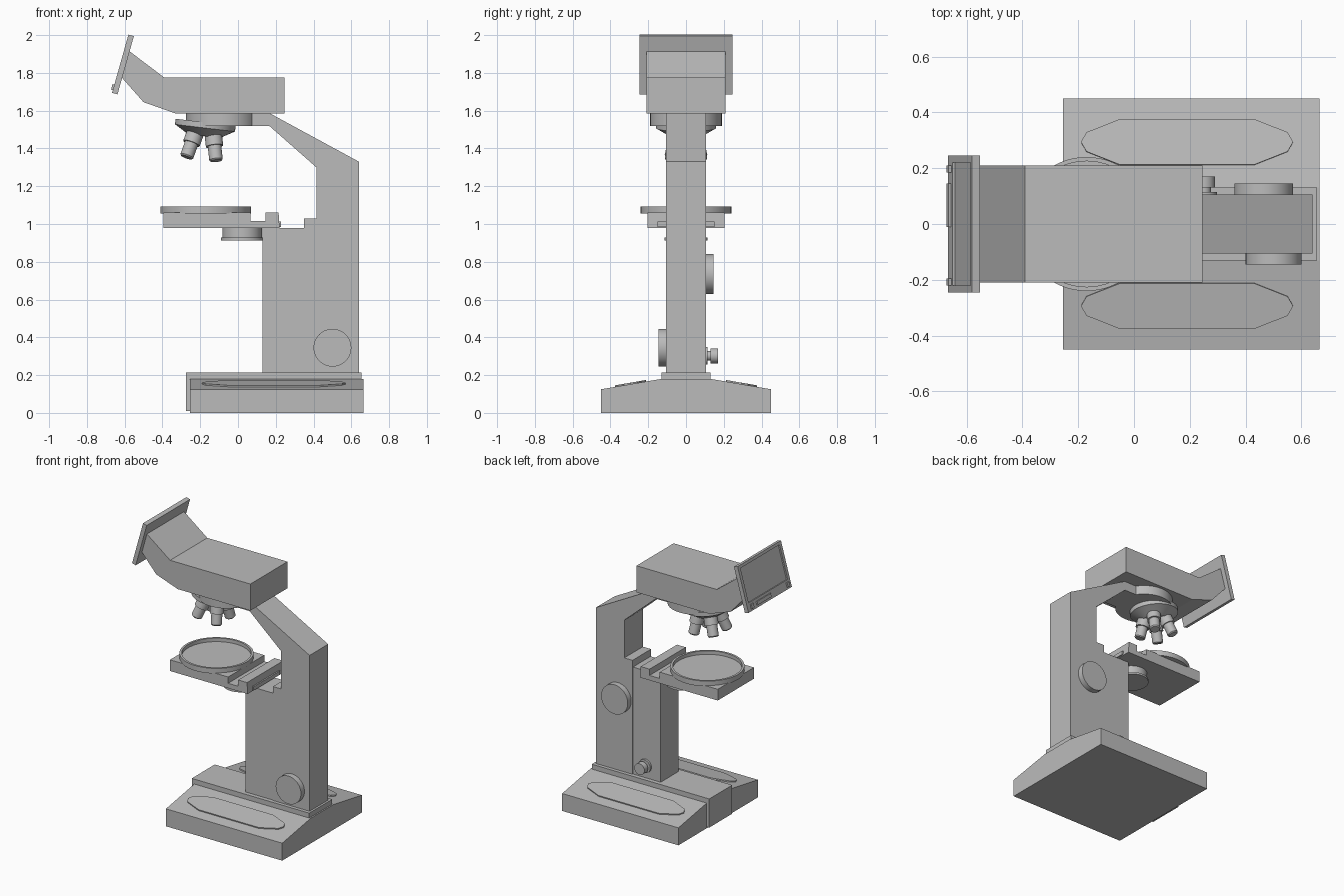
import bpy, bmesh, math
from mathutils import Vector, Matrix

cube = bpy.data.objects.get("Cube")
if cube:
    bpy.data.objects.remove(cube)

grey = bpy.data.materials.new("plain grey")
grey.use_nodes = True
GREY = (0.5, 0.5, 0.5, 1)
grey.diffuse_color = GREY
grey.node_tree.nodes["Principled BSDF"].inputs["Base Color"].default_value = GREY


def finish(name, bm, smooth=False):
    bmesh.ops.recalc_face_normals(bm, faces=bm.faces)
    mesh = bpy.data.meshes.new(name)
    bm.to_mesh(mesh)
    bm.free()
    ob = bpy.data.objects.new(name, mesh)
    bpy.context.collection.objects.link(ob)
    mesh.materials.append(grey)
    if smooth:
        bpy.ops.object.select_all(action="DESELECT")
        ob.select_set(True)
        bpy.context.view_layer.objects.active = ob
        bpy.ops.object.shade_smooth_by_angle(angle=math.radians(30))
    return ob


def prism(name, points, offset, matrix=Matrix()):
    """Extrude a flat outline of 3D points along an offset."""
    bm = bmesh.new()
    face = bm.faces.new([bm.verts.new(p) for p in points])
    out = bmesh.ops.extrude_face_region(bm, geom=[face])
    moved = [v for v in out["geom"] if isinstance(v, bmesh.types.BMVert)]
    bmesh.ops.translate(bm, verts=moved, vec=offset)
    bm.transform(matrix)
    return finish(name, bm)


def side_profile(name, outline, half_width):
    pts = [(x, -half_width, z) for x, z in outline]
    return prism(name, pts, (0, 2 * half_width, 0))


def box(name, x, y, z, matrix=Matrix()):
    pts = [(x[0], y[0], z[0]), (x[1], y[0], z[0]), (x[1], y[1], z[0]), (x[0], y[1], z[0])]
    return prism(name, pts, (0, 0, z[1] - z[0]), matrix)


def lathe(name, profile, centre, axis=(0, 0, 1), steps=48):
    """Turn (radius, height) points around an axis; both ends are on the axis."""
    bm = bmesh.new()
    verts = [bm.verts.new((r, 0, h)) for r, h in profile]
    edges = [bm.edges.new(pair) for pair in zip(verts, verts[1:])]
    bmesh.ops.spin(bm, geom=verts + edges, cent=(0, 0, 0), axis=(0, 0, 1),
                   angle=math.tau, steps=steps)
    bmesh.ops.remove_doubles(bm, verts=bm.verts, dist=0.0001)
    turn = Vector(axis).to_track_quat("Z", "Y").to_matrix().to_4x4()
    bm.transform(Matrix.Translation(centre) @ turn)
    return finish(name, bm, True)


def disc(name, radius, height, centre, axis=(0, 0, 1)):
    return lathe(name, [(0, 0), (radius, 0), (radius, height), (0, height)], centre, axis)


# Base with sloping sides, and the raised plate along its middle
base = [(-.45, 0), (.45, 0), (.45, .125), (.13, .18), (-.13, .18), (-.45, .125)]
prism("base", [(-.255, y, z) for y, z in base], (.92, 0, 0))
box("base_centre_plate", (-.275, .655), (-.13, .13), (.01, .215))

# Arm rests on the slopes
half = [(.24, .083), (.36, .035), (.38, 0), (.36, -.035), (.24, -.083)]
pad = half + [(-x, y) for x, y in reversed(half)]
for side, label in ((1, "back"), (-1, "front")):
    slope = Matrix.Translation((.19, side * .293, .152)) @ Matrix.Rotation(
        -side * math.atan2(.055, .32), 4, "X")
    prism(label + "_rest_pad", [(x, y, -.005) for x, y in pad], (0, 0, .013), slope)

# Column and arm
side_profile("arm", [(.35, .21), (.64, .21), (.64, 1.33), (.17, 1.585), (-.05, 1.585),
                     (-.05, 1.52), (.165, 1.52), (.415, 1.3), (.415, 1.03), (.35, 1.03)], .105)
box("focus_column", (.13, .352), (-.1, .1), (.21, .98))

# Knobs
disc("front_knob", .1, .05, (.5, -.095, .345), (0, -1, 0))
disc("back_knob", .105, .05, (.465, .095, .735), (0, 1, 0))
lathe("small_knob", [(0, 0), (.047, 0), (.047, .02), (.025, .02), (.025, .035),
                     (.04, .035), (.04, .075), (0, .075)], (.25, .095, .302), (0, 1, 0))

# Stage: block with a groove and ridge, dished round plate, condenser
side_profile("stage", [(-.395, .98), (.22, .98), (.215, 1.06), (.145, 1.06), (.145, 1.015),
                       (.065, 1.015), (.065, 1.06), (-.395, 1.06)], .205)
box("stage_bracket", (.2, .228), (-.15, .15), (.985, 1.012))
lathe("stage_plate", [(0, 1.055), (.24, 1.055), (.24, 1.092), (.225, 1.092),
                      (.225, 1.067), (0, 1.067)], (-.17, 0, 0), steps=64)
lathe("condenser", [(0, .913), (.113, .913), (.113, .928), (.104, .928),
                    (.104, .985), (0, .985)], (.022, 0, 0))

# Head
side_profile("head", [(.245, 1.585), (.245, 1.775), (-.39, 1.775), (-.575, 1.915),
                      (-.615, 1.775), (-.5, 1.645), (-.33, 1.585)], .21)
disc("head_mount", .19, .065, (-.085, 0, 1.52))

# Tilted turret with four splayed lenses
down = Vector((-.12, 0, -1)).normalized()
hub = Vector((-.172, 0, 1.53))
lathe("turret", [(0, -.03), (.1, -.03), (.1, -.008), (.16, -.008), (.16, .022), (.152, .026),
                 (.085, .065), (0, .065)], hub, down)
side_x = Vector((1, 0, -.12)).normalized()
for i in range(4):
    a = math.radians(45 + 90 * i)
    out = side_x * math.cos(a) + Vector((0, math.sin(a), 0))
    lathe(f"lens_{i + 1}", [(0, 0), (.046, 0), (.046, .07), (.036, .07), (.036, .143),
                            (.03, .15), (0, .15)],
          hub + down * .045 + out * .065, down + out * .33, 32)

# Display: local x points out of the glass, local z runs up its face
face = Matrix.Translation((-.607, 0, 1.844)) @ Matrix.Rotation(math.radians(15.7), 4, "Y")
box("display_body", (-.007, .013), (-.245, .245), (-.16, .16), face)
for label, y, z in (("top", (-.245, .245), (.14, .16)), ("bottom", (-.245, .245), (-.16, -.1)),
                    ("left", (-.245, -.22), (-.1, .14)), ("right", (.22, .245), (-.1, .14))):
    box("display_frame_" + label, (-.017, -.007), y, z, face)
for label, y, z in (("wide", (-.01, .145), (-.142, -.118)),
                    ("left", (-.22, -.195), (-.145, -.115)),
                    ("right", (.185, .21), (-.145, -.115))):
    box("display_button_" + label, (-.027, -.015), y, z, face)
